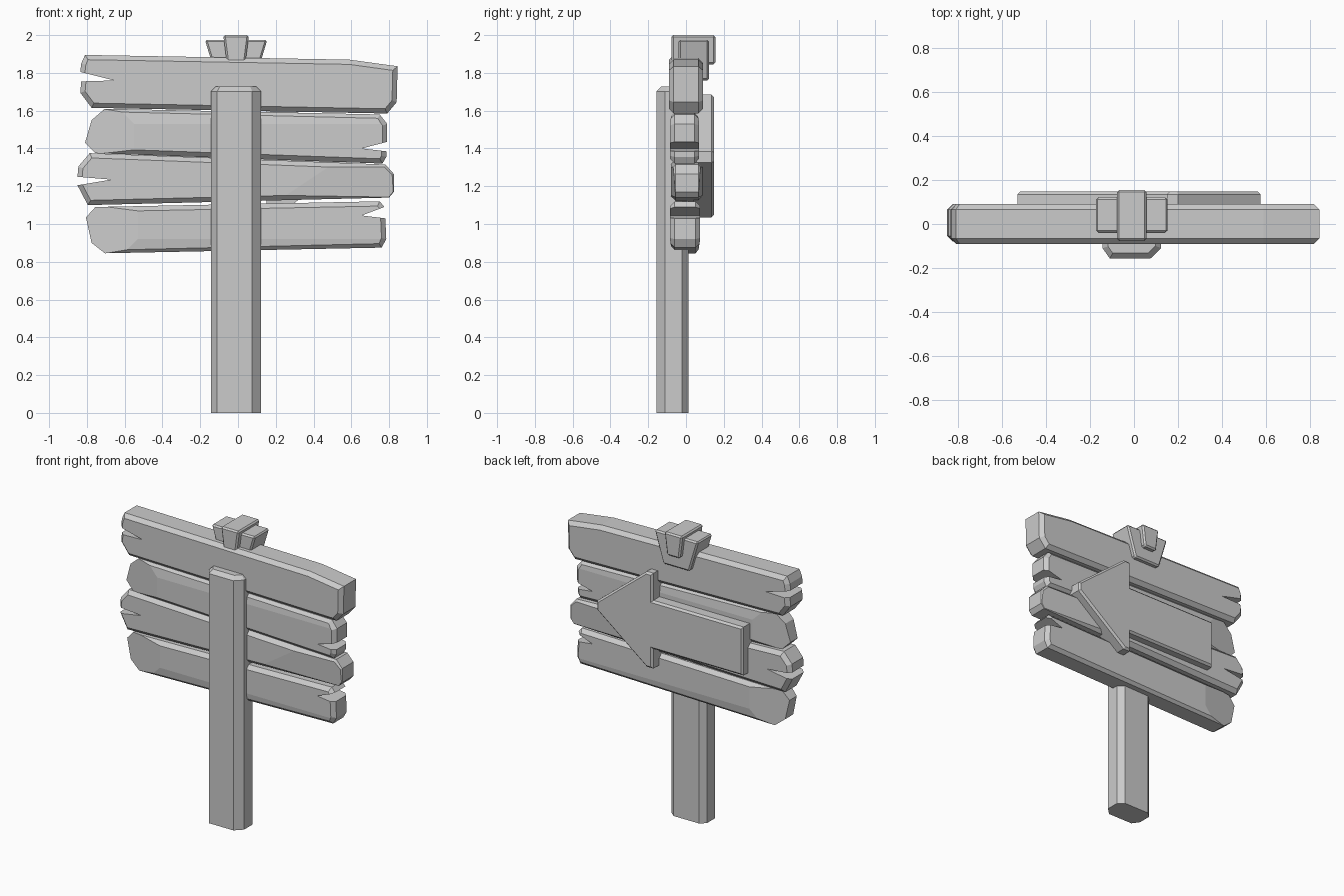
import bpy, bmesh
from mathutils import Vector

cube = bpy.data.objects.get("Cube")
if cube:
    bpy.data.objects.remove(cube, do_unlink=True)

grey = bpy.data.materials.new("weathered grey")
grey.use_nodes = True
COLOR = (0.6, 0.6, 0.6, 1)
grey.diffuse_color = COLOR
grey.node_tree.nodes["Principled BSDF"].inputs["Base Color"].default_value = COLOR


def extrude_outline(outline, y0, y1):
    """Solid from an x-z outline, spanning y0 to y1."""
    bm = bmesh.new()
    front = bm.faces.new([bm.verts.new((x, y0, z)) for x, z in outline])
    ext = bmesh.ops.extrude_face_region(bm, geom=[front], use_keep_orig=True)
    verts = [g for g in ext["geom"] if isinstance(g, bmesh.types.BMVert)]
    bmesh.ops.translate(bm, verts=verts, vec=(0, y1 - y0, 0))
    bmesh.ops.recalc_face_normals(bm, faces=bm.faces)
    return bm


def chamfer(bm, width, edges=None):
    bmesh.ops.bevel(bm, geom=edges or bm.edges[:], offset=width, segments=1,
                    profile=0.5, affect='EDGES', clamp_overlap=True)


def shave(bm, point, normal):
    """Plane a thin sliver off the solid."""
    geom = bm.verts[:] + bm.edges[:] + bm.faces[:]
    bmesh.ops.bisect_plane(bm, geom=geom, plane_co=point,
                           plane_no=Vector(normal).normalized(), clear_outer=True)
    rim = [e for e in bm.edges if e.is_boundary]
    if rim:
        bmesh.ops.holes_fill(bm, edges=rim, sides=0)


def finish(name, bm):
    bmesh.ops.recalc_face_normals(bm, faces=bm.faces)
    mesh = bpy.data.meshes.new(name)
    bm.to_mesh(mesh)
    bm.free()
    mesh.materials.append(grey)
    obj = bpy.data.objects.new(name, mesh)
    bpy.context.collection.objects.link(obj)


def plank(name, outline, y0, y1, split, cuts=()):
    """Board with chamfered rims; the split in its end stays crisp."""
    bm = extrude_outline(outline, y0, y1)

    def at_split(v):
        return abs(v.co.x - split[0]) < 1e-4 and abs(v.co.z - split[1]) < 1e-4

    rims = [e for e in bm.edges
            if abs(e.verts[0].co.y - e.verts[1].co.y) < 1e-4
            and not any(at_split(v) for v in e.verts)]
    chamfer(bm, 0.025, rims)
    for x, z, nx, nz in cuts:
        shave(bm, (x, y0, z), (nx, -1, nz))
        shave(bm, (x, y1, z), (nx, 1, nz))
    finish(name, bm)


# Boards, top to bottom
plank("top_plank",
      [(-0.81, 1.895), (0.59, 1.87), (0.845, 1.835), (0.84, 1.645), (0.79, 1.585),
       (-0.775, 1.615), (-0.835, 1.695), (-0.83, 1.755), (-0.655, 1.76),
       (-0.835, 1.805), (-0.83, 1.85)],
      -0.09, 0.09, (-0.655, 1.76))
plank("upper_middle_plank",
      [(-0.705, 1.61), (0.75, 1.58), (0.79, 1.53), (0.79, 1.435), (0.655, 1.4),
       (0.785, 1.385), (0.785, 1.355), (0.765, 1.32), (-0.755, 1.375),
       (-0.81, 1.43), (-0.775, 1.55)],
      -0.085, 0.07, (0.655, 1.4), [(-0.55, 1.5, -0.15, 0), (0, 1.53, 0, 0.15)])
plank("lower_middle_plank",
      [(-0.785, 1.375), (0.78, 1.315), (0.825, 1.265), (0.825, 1.17), (0.8, 1.14),
       (-0.795, 1.1), (-0.85, 1.205), (-0.67, 1.235), (-0.85, 1.25), (-0.845, 1.305)],
      -0.08, 0.09, (-0.67, 1.235), [(0.4, 1.25, 0.04, -0.06)])
plank("bottom_plank",
      [(-0.755, 1.09), (0.75, 1.12), (0.775, 1.09), (0.655, 1.045), (0.78, 1.03),
       (0.785, 0.92), (0.76, 0.875), (-0.705, 0.845), (-0.775, 0.9), (-0.805, 1.035)],
      -0.085, 0.075, (0.655, 1.045), [(-0.53, 1, -0.15, 0), (0, 0.92, 0, -0.15)])

# Post with cut corners and a chamfered top
section = [(-0.143, -0.11), (-0.11, -0.157), (0.075, -0.157), (0.123, -0.11),
           (0.123, -0.02), (0.085, 0.012), (-0.105, 0.012), (-0.143, -0.02)]
bm = bmesh.new()
base = bm.faces.new([bm.verts.new((x, y, 0)) for x, y in section])
ext = bmesh.ops.extrude_face_region(bm, geom=[base], use_keep_orig=True)
bmesh.ops.translate(bm, vec=(0, 0, 1.727),
                    verts=[g for g in ext["geom"] if isinstance(g, bmesh.types.BMVert)])
bmesh.ops.recalc_face_normals(bm, faces=bm.faces)
chamfer(bm, 0.025, [e for e in bm.edges if all(v.co.z > 1 for v in e.verts)])
finish("post", bm)

# Arrow on the back
bm = extrude_outline(
    [(-0.53, 1.5), (0.15, 1.5), (0.15, 1.685), (0.2, 1.685), (0.575, 1.385),
     (0.575, 1.325), (0.2, 1.035), (0.15, 1.035), (0.15, 1.17), (-0.53, 1.17)],
    0.04, 0.148)
chamfer(bm, 0.013, [e for e in bm.edges if all(v.co.y > 0.1 for v in e.verts)])
finish("arrow", bm)

# Tapered clasp over the top edge
for name, top, bottom, z0, z1, y0, y1 in [
        ("clasp_wide", 0.165, 0.1, 1.76, 1.975, -0.04, 0.122),
        ("clasp_centre", 0.068, 0.048, 1.845, 2.0, -0.077, 0.155)]:
    c = -0.01
    bm = extrude_outline([(c - top, z1), (c + top, z1), (c + bottom, z0), (c - bottom, z0)],
                         y0, y1)
    chamfer(bm, 0.01)
    finish(name, bm)
